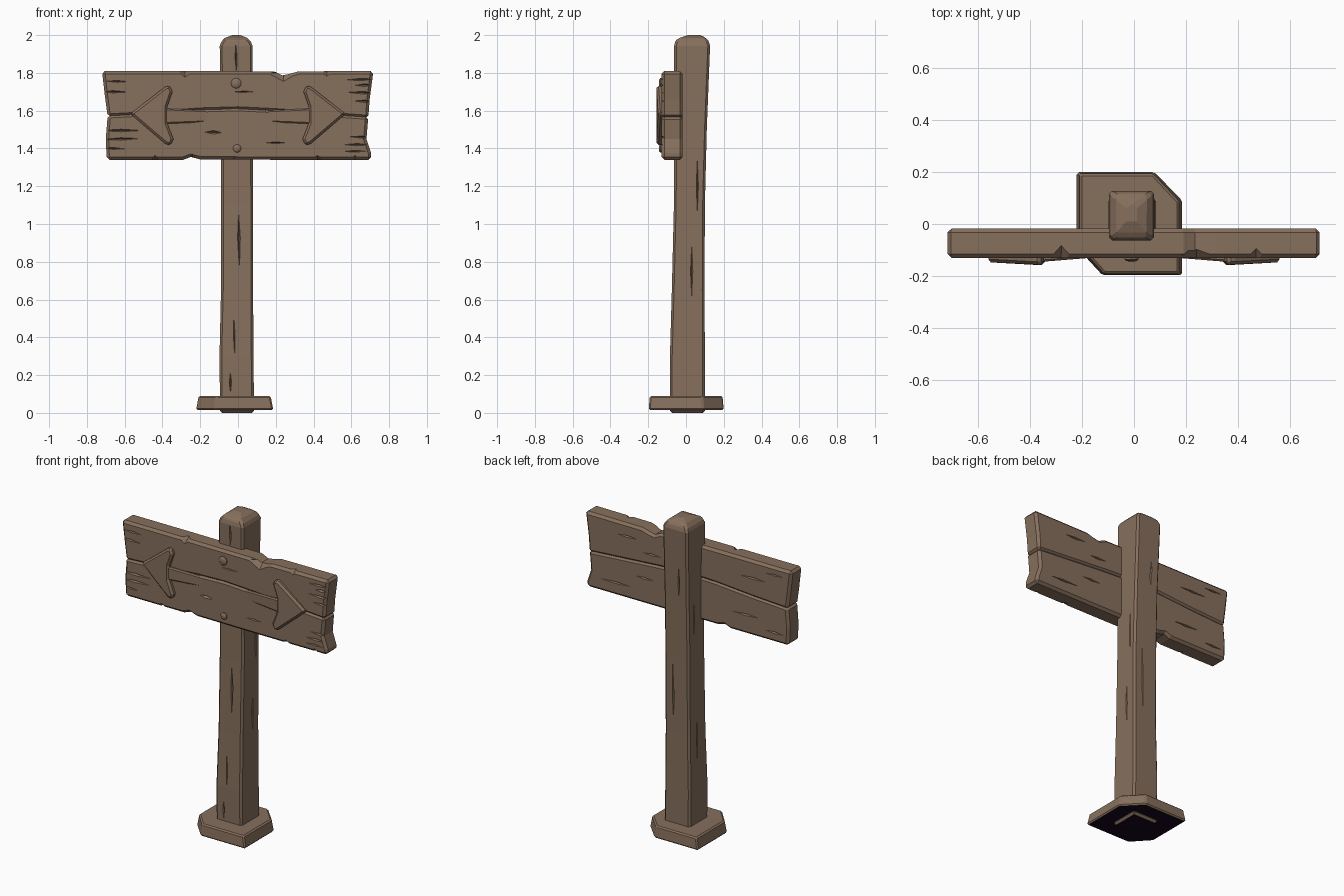
import bpy, bmesh, math, random
from mathutils import Vector, Matrix

if "Cube" in bpy.data.objects:
    bpy.data.objects.remove(bpy.data.objects["Cube"])

random.seed(4)


def material(name, rgb):
    m = bpy.data.materials.new(name)
    m.diffuse_color = (*rgb, 1)
    m.use_nodes = True
    m.node_tree.nodes["Principled BSDF"].inputs["Base Color"].default_value = m.diffuse_color
    return m


WOOD = material("weathered_brown", (0.240, 0.160, 0.108))
DARK = material("dark_underside", (0.008, 0.002, 0.010))


def make(name, bm):
    bmesh.ops.recalc_face_normals(bm, faces=bm.faces[:])
    me = bpy.data.meshes.new(name)
    bm.to_mesh(me)
    bm.free()
    ob = bpy.data.objects.new(name, me)
    bpy.context.collection.objects.link(ob)
    me.materials.append(WOOD)
    return ob


def apply(ob, mod):
    bpy.ops.object.select_all(action='DESELECT')
    bpy.context.view_layer.objects.active = ob
    ob.select_set(True)
    bpy.ops.object.modifier_apply(modifier=mod.name)


def bevel(ob, width, angle=35):
    m = ob.modifiers.new("bevel", 'BEVEL')
    m.width, m.segments = width, 1
    m.limit_method, m.angle_limit = 'ANGLE', math.radians(angle)
    apply(ob, m)


def loft(name, rings):
    """Skin between rings of equal point count, with capped ends."""
    bm = bmesh.new()
    vs = [[bm.verts.new(p) for p in r] for r in rings]
    n = len(vs[0])
    for a, b in zip(vs, vs[1:]):
        for i in range(n):
            j = (i + 1) % n
            bm.faces.new((a[i], a[j], b[j], b[i]))
    bm.faces.new(vs[0])
    bm.faces.new(vs[-1])
    return make(name, bm)


def slab(name, pts, back, front):
    """Outline in x, z; front depth is a function of x."""
    return loft(name, [[(x, back, z) for x, z in pts],
                       [(x, front(x), z) for x, z in pts]])


def carve(ob, cuts):
    """Cut diamond-shaped cracks and chips: (centre xyz, half sizes xyz)."""
    bm = bmesh.new()
    for x, y, z, sx, sy, sz in cuts:
        tilt = Matrix.Rotation(random.uniform(-.03, .03), 3, 'Y')
        vs = []
        for axis, s in enumerate((sx, sy, sz)):
            for sign in (1, -1):
                d = Vector((0, 0, 0))
                d[axis] = s * sign
                vs.append(bm.verts.new(Vector((x, y, z)) + tilt @ d))
        for i in (0, 1):
            for j in (2, 3):
                for k in (4, 5):
                    bm.faces.new((vs[i], vs[j], vs[k]))
    cutter = make("crack_cutter", bm)
    cutter.hide_render = True
    m = ob.modifiers.new("cracks", 'BOOLEAN')
    m.operation, m.object, m.solver = 'DIFFERENCE', cutter, 'EXACT'
    apply(ob, m)
    bpy.data.objects.remove(cutter)


def darken_bottom(ob, top):
    ob.data.materials.append(DARK)
    for p in ob.data.polygons:
        if p.normal.z < -0.9 and p.center.z < top:
            p.material_index = 1


# Post: slightly bent square timber with a domed pyramid top
sections = [(0, -.095, .085, -.085, .10), (.3, -.098, .082, -.085, .10),
            (.65, -.09, .08, -.075, .098), (1.1, -.09, .08, -.064, .10),
            (1.5, -.09, .078, -.062, .11), (1.955, -.097, .077, -.063, .128),
            (1.985, -.07, .05, -.045, .108), (2.0, -.03, .012, .01, .075)]
post = loft("post", [[(a, c, z), (b, c, z), (b, d, z), (a, d, z)]
                     for z, a, b, c, d in sections])
bevel(post, .012, 30)
carve(post, [(.005, -.07, .93, .008, .02, .18), (-.01, -.063, 1.88, .006, .015, .08),
             (-.04, -.086, .16, .007, .015, .06), (-.02, -.083, .42, .005, .012, .14),
             (.08, .03, .75, .012, .006, .2), (.08, .06, 1.2, .012, .006, .15),
             (-.092, .02, .6, .012, .006, .2), (-.092, .05, 1.35, .012, .006, .16),
             (.02, .10, .9, .006, .012, .22), (-.03, .115, 1.6, .006, .012, .15)])
darken_bottom(post, .05)

# Foot: block with two clipped corners
foot = [(-.222, -.09), (-.122, -.198), (.187, -.198), (.187, .09), (.08, .20), (-.222, .20)]
base = loft("base", [[(x, y, .015) for x, y in foot],
                     [((x + .018) * .93 - .018, y * .965, .09) for x, y in foot]])
bevel(base, .008, 30)
darken_bottom(base, .05)

# Sign board: two planks meeting at a wavy seam
seam = [(-.69, 1.572), (-.45, 1.585), (-.2, 1.604), (0, 1.610),
        (.2, 1.60), (.45, 1.582), (.69, 1.565)]
FRONT, BACK = -.130, -.018
upper = slab("upper_plank", [(x, z - .004) for x, z in seam] +
             [(.697, 1.66), (.717, 1.81), (.32, 1.808), (.275, 1.795), (.235, 1.787),
              (.19, 1.808), (-.25, 1.81), (-.72, 1.81), (-.705, 1.68)],
             BACK, lambda x: FRONT)
lower = slab("lower_plank", [(x, z + .004) for x, z in reversed(seam)] +
             [(-.70, 1.45), (-.695, 1.34), (-.29, 1.34), (-.25, 1.355), (-.2, 1.342),
              (.2, 1.34), (.705, 1.34), (.705, 1.375), (.68, 1.45)],
             BACK, lambda x: FRONT)
for p in (upper, lower):
    bevel(p, .015, 40)

F, B = FRONT, BACK
carve(upper, [
    # chips on the front top edge
    (-.28, F, 1.812, .045, .05, .035), (.47, F, 1.812, .04, .04, .03),
    (.24, F, 1.80, .08, .045, .045),
    # front cracks
    (.65, F, 1.765, .075, .02, .006), (.67, F, 1.735, .05, .02, .007),
    (.66, F, 1.695, .08, .02, .007), (.67, F, 1.65, .06, .02, .006),
    (-.66, F, 1.70, .08, .02, .006), (-.64, F, 1.755, .06, .015, .005),
    (.03, F, 1.70, .06, .01, .004), (-.02, F, 1.607, .09, .025, .009),
    # back cracks
    (-.45, B, 1.70, .09, .012, .006), (.42, B, 1.73, .07, .012, .006),
    (.25, B, 1.66, .06, .012, .006), (-.6, B, 1.76, .06, .012, .005)])
carve(lower, [
    (-.24, F, 1.34, .05, .045, .03), (-.44, F, 1.338, .03, .035, .025),
    (.42, F, 1.338, .04, .04, .025), (.62, F, 1.338, .03, .03, .025),
    (-.02, F, 1.338, .03, .025, .02),
    (-.62, F, 1.495, .11, .02, .007), (-.62, F, 1.45, .10, .02, .007),
    (-.66, F, 1.40, .06, .02, .005), (.66, F, 1.46, .07, .02, .006),
    (.63, F, 1.42, .07, .02, .006), (.62, F, 1.385, .06, .015, .005),
    (-.13, F, 1.485, .045, .02, .010), (.2, F, 1.43, .05, .012, .005),
    (-.4, B, 1.46, .09, .012, .006), (.5, B, 1.42, .10, .012, .006),
    (.3, B, 1.50, .06, .012, .006), (-.6, B, 1.40, .06, .012, .006)])

# Raised double arrow: pointed heads with shafts that fade into the board
head = [(.57, 1.583), (.388, 1.725), (.362, 1.735), (.347, 1.70), (.375, 1.62),
        (.375, 1.535), (.342, 1.45), (.357, 1.415), (.385, 1.425)]
shaft = [(.14, 1.54), (.40, 1.53), (.40, 1.612), (.14, 1.60)]
for side, s in (("left", -1), ("right", 1)):
    h = slab(side + "_arrow_head", [(s * x, z) for x, z in head], -.11,
             lambda x: -.157 + max(0, abs(x) - .40) * .06)
    bevel(h, .012, 50)
    t = slab(side + "_arrow_shaft", [(s * x, z) for x, z in shaft], -.11,
             lambda x: -.128 - max(0, abs(x) - .15) * .085)
    bevel(t, .007, 50)

# Round nail heads
for name, x, z, r in (("upper_nail", -.01, 1.745, .027), ("lower_nail", -.005, 1.40, .021)):
    ring = [(math.cos(i * math.pi / 8), math.sin(i * math.pi / 8)) for i in range(16)]
    loft(name, [[(x + c * r * k, y, z + s * r * k) for c, s in ring]
                for y, k in ((-.12, 1), (-.136, 1), (-.142, .75), (-.144, .35))])
    ob = bpy.data.objects[name]
    bpy.ops.object.select_all(action='DESELECT')
    bpy.context.view_layer.objects.active = ob
    ob.select_set(True)
    bpy.ops.object.shade_smooth_by_angle(angle=math.radians(40))
